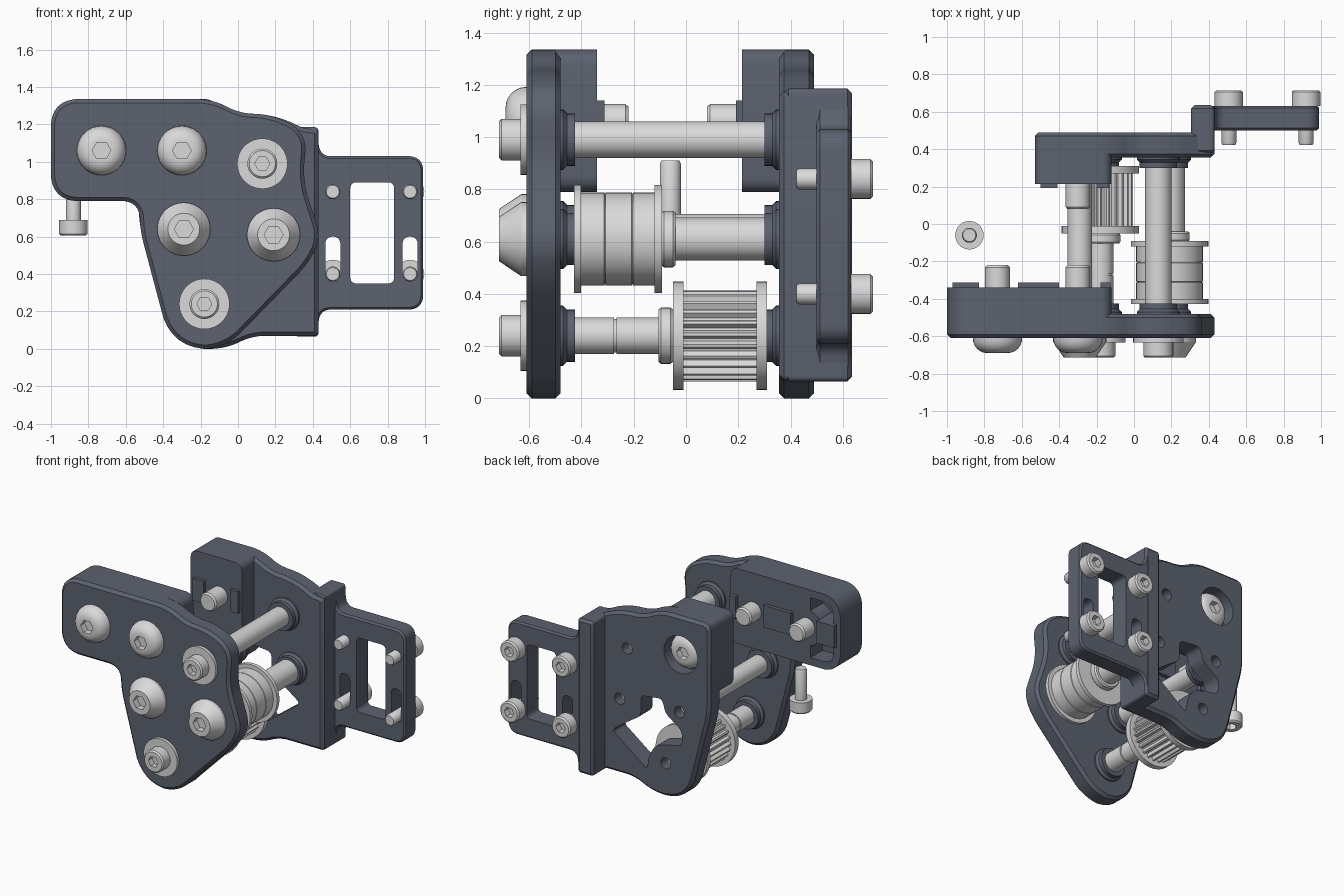
import bpy, bmesh, math
from mathutils import Vector

cube = bpy.data.objects.get("Cube")
if cube:
    bpy.data.objects.remove(cube)


def material(name, color):
    m = bpy.data.materials.new(name)
    m.use_nodes = True
    m.diffuse_color = color
    m.node_tree.nodes["Principled BSDF"].inputs["Base Color"].default_value = color
    return m


SLATE = material("dark slate plastic", (0.107, 0.123, 0.16, 1))
STEEL = material("light grey steel", (0.70, 0.70, 0.71, 1))


def finish(name, bm, mat):
    bmesh.ops.recalc_face_normals(bm, faces=bm.faces)
    me = bpy.data.meshes.new(name)
    bm.to_mesh(me)
    bm.free()
    me.materials.append(mat)
    ob = bpy.data.objects.new(name, me)
    bpy.context.collection.objects.link(ob)
    return ob


def skin(name, rings, mat):
    """Closed solid through a stack of equal-sized rings."""
    bm = bmesh.new()
    vs = [[bm.verts.new(p) for p in ring] for ring in rings]
    n = len(vs[0])
    for a, b in zip(vs, vs[1:]):
        for i in range(n):
            j = (i + 1) % n
            bm.faces.new((a[i], a[j], b[j], b[i]))
    bm.faces.new(vs[0])
    bm.faces.new(vs[-1])
    return finish(name, bm, mat)


def rounded(corners, steps=6):
    """Outline from (x, z, rounding length) corners."""
    out = []
    for i, (x, z, t) in enumerate(corners):
        p = Vector((x, z))
        if not t:
            out.append(p)
            continue
        a = p + (Vector(corners[i - 1][:2]) - p).normalized() * t
        b = p + (Vector(corners[(i + 1) % len(corners)][:2]) - p).normalized() * t
        for k in range(steps + 1):
            s = k / steps
            out.append(a * (1 - s) ** 2 + p * (0.83 * 2 * s * (1 - s)) + b * s * s
                       + (a + b) * (0.17 * s * (1 - s)))
    return out


def inset(pts, d):
    area = sum(a.cross(b) for a, b in zip(pts, pts[1:] + pts[:1]))
    sign = 1 if area > 0 else -1
    out = []
    for i, p in enumerate(pts):
        e1 = (p - pts[i - 1]).normalized()
        e2 = (pts[(i + 1) % len(pts)] - p).normalized()
        n1, n2 = Vector((-e1.y, e1.x)), Vector((-e2.y, e2.x))
        out.append(p + (n1 + n2) * (sign * d / max(1 + n1.dot(n2), 0.4)))
    return out


def prism(name, pts, y0, y1, chamfer=0.0, mat=SLATE):
    loops = [(pts, y0), (pts, y1)]
    if chamfer:
        small = inset(pts, chamfer)
        loops = [(small, y0), (pts, y0 + chamfer), (pts, y1 - chamfer), (small, y1)]
    return skin(name, [[(p.x, y, p.y) for p in l] for l, y in loops], mat)


def box(name, x0, x1, z0, z1, y0, y1, r=0.0, chamfer=0.0):
    return prism(name, rounded([(x0, z0, r), (x1, z0, r), (x1, z1, r), (x0, z1, r)]), y0, y1, chamfer)


def disc(name, c, r, y0, y1):
    pts = [Vector(c) + Vector((math.cos(a), math.sin(a))) * r
           for a in (math.tau * k / 36 for k in range(36))]
    return prism(name, pts, y0, y1)


def bar(a, b, w, y0, y1):
    a, b = Vector(a), Vector(b)
    d = (b - a).normalized() * w / 2
    n = Vector((-d.y, d.x))
    return prism("rib", [a + n, a - n, b - n, b + n], y0, y1)


def cut(ob, *cutters):
    for c in cutters:
        mod = ob.modifiers.new("cut", 'BOOLEAN')
        mod.operation, mod.solver, mod.object = 'DIFFERENCE', 'EXACT', c
        dg = bpy.context.evaluated_depsgraph_get()
        me = bpy.data.meshes.new_from_object(ob.evaluated_get(dg))
        ob.modifiers.clear()
        ob.data = me
        bpy.data.objects.remove(c)
    return ob


def lathe(name, c, profile, mat=STEEL, n=36, teeth=0):
    """Turned part along y; profile entries are (radius, y) or (radius, y, 'hex')."""
    rings = []
    for r, y, *hexed in profile:
        ring = []
        for k in range(n):
            a = math.tau * k / n
            q = r
            if hexed:
                q = r * math.cos(math.pi / 6) / math.cos(a % (math.pi / 3) - math.pi / 6)
            if teeth and k % 4 > 1:
                q = r - teeth
            ring.append((c[0] + q * math.cos(a), y, c[1] + q * math.sin(a)))
        rings.append(ring)
    return skin(name, rings, mat)


def screw(name, c, seat, out, r, height, shank_r, length, kind="cap"):
    """Socket screw: head grows from the seat in direction out (+1 or -1)."""
    top, s = seat + out * height, r * 0.5
    prof = [(shank_r * 0.85, seat - out * length), (shank_r, seat - out * (length - 0.012)),
            (shank_r, seat), (r, seat)]
    if kind == "cap":
        prof += [(r, top - out * 0.01), (r - 0.01, top)]
    elif kind == "cone":
        prof += [(r, seat + out * 0.02), (r * 0.6, top)]
        s = r * 0.36
    else:
        s = r * 0.42
        prof += [(s + (r - s) * math.cos(a), seat + out * height * math.sin(a))
                 for a in (math.pi / 2 * k / 6 for k in range(1, 7))]
        s = r * 0.38
    prof += [(s, top, 'hex'), (s, top - out * 0.045, 'hex')]
    return lathe(name, c, prof)


# Shaft and screw centres (x, z)
A, B, C = (-0.73, 1.06), (-0.30, 1.06), (0.13, 0.99)
D, E, F = (-0.29, 0.64), (0.19, 0.61), (-0.18, 0.24)

# Front plate: chamfered outline with pockets that leave rim, ribs and bosses
outline = rounded([(-1, 1.335, .13), (-.13, 1.335, .08), (.0, 1.262, .06), (.2, 1.25, .09),
                   (.37, 1.15, .09), (.345, .9, .09), (.445, .59, .07), (.37, .45, .06),
                   (-.07, .0, .107), (-.355, .0, .172), (-.52, .62, .05), (-.53, .79, .08), (-1, .79, .13)])
plate = prism("front_plate", outline, -0.61, -0.48, 0.02)
pocket = prism("pocket", inset(outline, 0.05), -0.7, -0.4)
for p, r in ((A, .13), (B, .13), (C, .115), (D, .14), (E, .14), (F, .12)):
    cut(pocket, disc("boss", p, r, -0.8, -0.3))
ribs = [(A, (-1.1, 1.06)), (A, (-.73, 1.4)), (A, (-.73, .7)), (A, B), (B, (-.3, 1.4)), (B, C), (B, D),
        (C, (.45, 1.17)), (C, E), (E, F), (E, (.5, .61)), (D, (-.6, .64)), (F, (-.18, -.1))]
for a, b in ribs:
    cut(pocket, bar(a, b, 0.06, -0.6, -0.3))
cut(plate, pocket)

# Deep block behind the upper part of the front plate
block_outline = rounded([(-1, 1.335, .13), (-.12, 1.335, .06), (-.12, .79, .06), (-1, .79, .13)])
block = prism("front_block", block_outline, -0.5, -0.34)
pocket = prism("pocket", inset(block_outline, 0.055), -0.7, -0.2)
for p in (A, B):
    cut(pocket, disc("boss", p, 0.13, -0.8, -0.1),
        bar((p[0], .7), (p[0], 1.4), 0.06, -0.8, -0.1))
cut(pocket, bar((-1.1, 1.06), (0, 1.06), 0.16, -0.49, -0.1))
cut(block, pocket)
for x0, x1 in ((-.97, -.83), (-.62, -.4), (-.18, -.125)):
    box("front_guide_tab", x0, x1, .98, 1.14, -0.35, -0.312)

# Back plate with its open centre, screw recess and shaft holes
back = prism("back_plate", rounded(
    [(-.53, 1.335, .05), (-.13, 1.335, .08), (.0, 1.262, .06), (.2, 1.25, .09), (.35, 1.18, .01),
     (.43, 1.17, .02), (.43, .07, .02), (.08, .07, .06), (-.07, .0, .07), (-.355, .0, .172),
     (-.53, .68, .06)]), 0.355, 0.49, 0.02)
opening = prism("opening", rounded(
    [(.25, .37, .03), (.126, .46, .03), (.02, .53, .03), (.02, .68, .03), (-.15, .70, .03),
     (-.18, .6, .03), (-.31, .51, .03), (-.31, .40, .03), (-.2, .38, .03), (-.1, .35, .03),
     (-.05, .27, .03), (-.03, .16, .02)], 4), 0.2, 0.7)
cut(back, opening, disc("recess", B, 0.135, 0.40, 0.7))
for p in (C, D, E, F):
    cut(back, disc("hole", p, 0.04, 0.41, 0.7))
block = box("back_block", -.53, -.12, .79, 1.335, 0.215, 0.38, 0.05)
for x0, x1 in ((-.5, -.41), (-.2, -.135)):
    box("back_guide_tab", x0, x1, .98, 1.14, 0.192, 0.23)

# Stepped flange and mounting bracket on the left
box("bracket_flange", .305, .43, .065, 1.185, 0.375, 0.635, 0.02, 0.018)
bracket = prism("mounting_bracket", rounded(
    [(.36, 1.14, 0), (.425, 1.14, .02), (.44, 1.03, .05), (.99, 1.03, .07), (.99, .21, .07),
     (.44, .21, .05), (.425, .1, .02), (.36, .1, 0)]), 0.5, 0.632, 0.012)
cut(bracket, box("window", .6, .835, .35, .89, 0.4, 0.8, 0.03))
for x in (.507, .92):
    cut(bracket, box("slot", x - .04, x + .04, .36, .6, 0.4, 0.8, 0.036))
    for z in (.84, .4):
        screw("bracket_screw", (x, z), 0.632, 1, 0.076, 0.083, 0.04, 0.21)

# Dark shaft seats on both plates
for p in (C, D, E, F):
    lathe("front_shaft_seat", p, [(.115, -.5), (.115, -.47), (.1, -.455), (.1, -.425)], SLATE)
    lathe("back_shaft_seat", p, [(.1, .3), (.1, .33), (.115, .345), (.115, .37)], SLATE)

# Screws and washers on the front
for p in (A, B):
    screw("front_button_screw", p, -0.61, -1, 0.132, 0.08, 0.066, 0.39, "dome")
for p in (D, E):
    screw("front_cone_screw", p, -0.61, -1, 0.142, 0.105, 0.06, 0.12, "cone")
for p in (C, F):
    lathe("front_washer", p, [(.135, -.605), (.135, -.633)])
    screw("front_cap_screw", p, -0.63, -1, 0.08, 0.085, 0.05, 0.1)
screw("back_button_screw", B, 0.40, 1, 0.125, 0.07, 0.066, 0.32, "dome")

# Shafts
for name, p, r in (("upper_shaft", C, .07), ("right_shaft", D, .066), ("left_shaft", E, .082)):
    lathe(name, p, [(r, -.49), (r, .415)])
lathe("lower_shaft", F, [(.07, -.49), (.07, -.275), (.064, -.275), (.064, -.265), (.07, -.265), (.07, .415)])

# Smooth idler: two flanges round grooved bearings, then a collar
lathe("idler_roller", E, [(.178, -.41), (.178, -.313), (.174, -.311), (.174, -.309), (.178, -.307),
                          (.178, -.208), (.174, -.206), (.174, -.204), (.178, -.202), (.178, -.11)], n=48)
# Toothed pulley
lathe("toothed_pulley", F, [(.175, -.02), (.175, .28)], n=96, teeth=0.022)
for p, ys in ((E, ((-.428, -.402), (-.12, -.092))), (F, ((-.05, -.01), (.27, .31)))):
    for y0, y1 in ys:
        lathe("pulley_flange", p, [(.207, y0), (.207, y1)], n=48)
for p, y in ((E, -.095), (F, -.105)):
    lathe("shaft_collar", p, [(.1, y), (.108, y + .01), (.108, y + .045), (.1, y + .055)])

# Separate upright screw, head down
loose = screw("upright_screw", (0, 0), 0, -1, 0.076, 0.085, 0.04, 0.22)
loose.rotation_euler.x = math.pi / 2
loose.location = (-0.88, -0.06, 0.69)

# Smooth the round parts and keep hard edges
bpy.ops.object.select_all(action='DESELECT')
for ob in bpy.context.collection.objects:
    if ob.type == 'MESH':
        ob.select_set(True)
        bpy.context.view_layer.objects.active = ob
bpy.ops.object.shade_smooth_by_angle(angle=math.radians(28))
